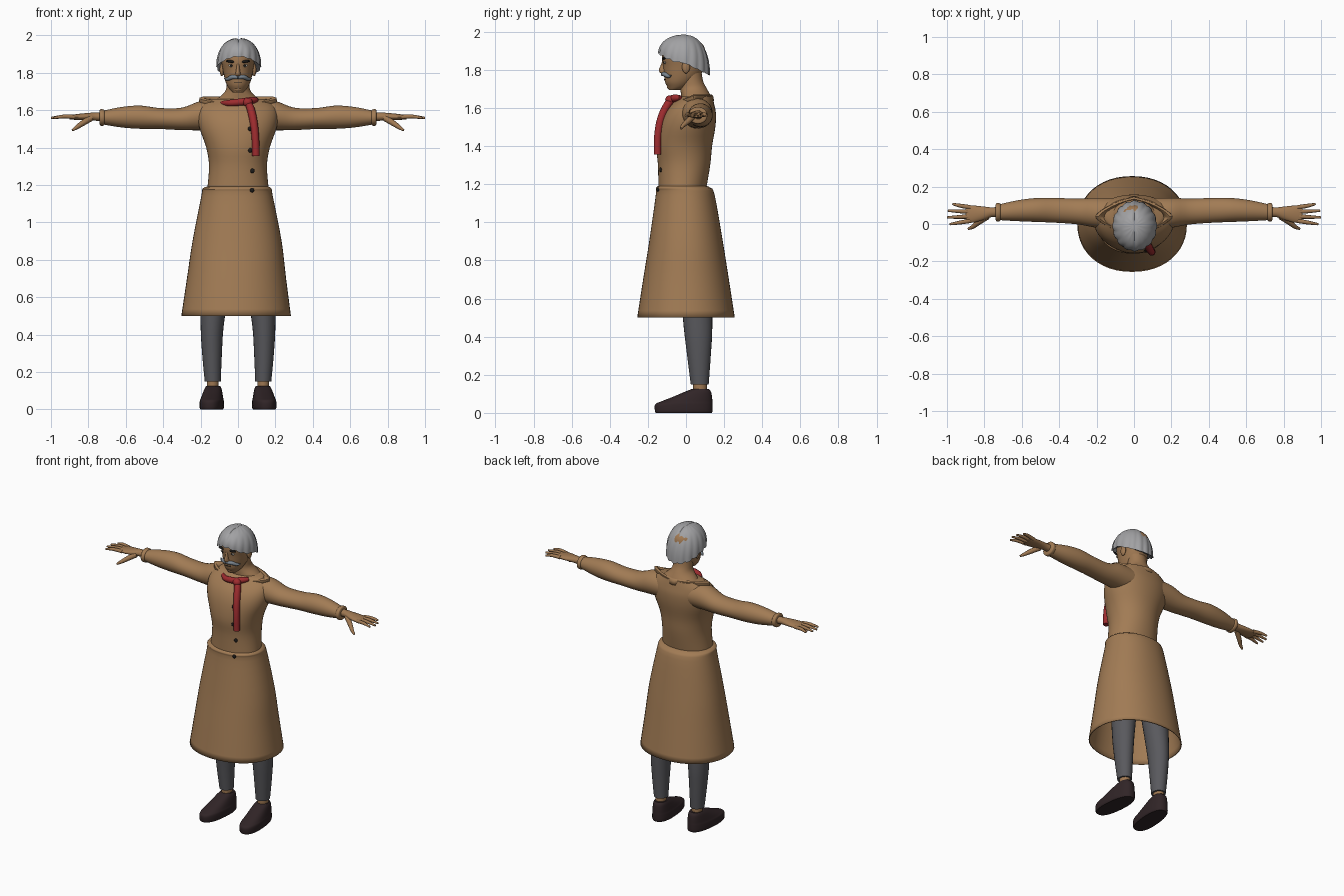
import bpy, bmesh
from math import sin, cos, pi, radians
from mathutils import Matrix, Vector

if "Cube" in bpy.data.objects:
    bpy.data.objects.remove(bpy.data.objects["Cube"], do_unlink=True)


def material(name, r, g, b):
    m = bpy.data.materials.new(name)
    m.use_nodes = True
    m.diffuse_color = (r, g, b, 1)
    bsdf = next(n for n in m.node_tree.nodes if n.type == 'BSDF_PRINCIPLED')
    bsdf.inputs["Base Color"].default_value = (r, g, b, 1)
    bsdf.inputs["Roughness"].default_value = 0.8
    return m


COAT = material("coat brown", .36, .2, .09)
SKIN = material("skin", .35, .19, .085)
HAIR = material("hair grey", .36, .36, .37)
STACHE = material("moustache grey", .2, .24, .28)
CLOTH = material("trouser grey", .1, .1, .11)
LEATHER = material("shoe brown", .03, .018, .02)
RED = material("scarf red", .34, .025, .028)
BLACK = material("black", .012, .011, .01)
WHITE = material("eye white", .5, .47, .42)

made = []


def finish(name, bm, mat):
    bmesh.ops.recalc_face_normals(bm, faces=bm.faces)
    me = bpy.data.meshes.new(name)
    bm.to_mesh(me)
    bm.free()
    me.materials.append(mat)
    ob = bpy.data.objects.new(name, me)
    bpy.context.collection.objects.link(ob)
    made.append(ob)
    return ob


def smooth_rows(rows, steps):
    """Catmull-Rom interpolation of ring parameters."""
    rows = [Vector(r) for r in rows]
    out = []
    for i in range(len(rows) - 1):
        p, a, b, q = rows[max(i - 1, 0)], rows[i], rows[i + 1], rows[min(i + 2, len(rows) - 1)]
        for k in range(steps):
            t = k / steps
            out.append((a * 2 + (b - p) * t + (p * 2 - a * 5 + b * 4 - q) * t ** 2
                        + (a * 3 - p - b * 3 + q) * t ** 3) * .5)
    return out + [rows[-1]]


def skin_rings(bm, rings):
    loops = [[bm.verts.new(p) for p in ring] for ring in rings]
    n = len(loops[0])
    for a, b in zip(loops, loops[1:]):
        for i in range(n):
            bm.faces.new((a[i], a[(i + 1) % n], b[(i + 1) % n], b[i]))
    return loops


def power(v, e):
    return abs(v) ** (2 / e) * (1 if v >= 0 else -1)


def loft(name, rows, mat, axis='z', side=1, n=32, e=2, steps=4, caps=(True, True)):
    """Rows: position along the axis, two centre and two radius values."""
    rings = []
    for h, c1, c2, r1, r2 in smooth_rows(rows, steps):
        ring = []
        for i in range(n):
            a = 2 * pi * i / n
            u, v = c1 + r1 * power(cos(a), e), c2 + r2 * power(sin(a), e)
            ring.append((side * u, v, h) if axis == 'z' else (side * h, u, v))
        rings.append(ring)
    bm = bmesh.new()
    loops = skin_rings(bm, rings)
    for use, loop in zip(caps, (loops[0], loops[-1])):
        if use:
            bm.faces.new(loop)
    return finish(name, bm, mat)


def ball(name, centre, size, mat, side=1, tilt=0):
    bm = bmesh.new()
    x, y, z = centre
    m = (Matrix.Translation((side * x, y, z)) @ Matrix.Rotation(side * tilt, 4, 'Y')
         @ Matrix.Diagonal((*size, 1)))
    bmesh.ops.create_uvsphere(bm, u_segments=20, v_segments=12, radius=1, matrix=m)
    return finish(name, bm, mat)


def tube(name, points, radii, mat, side=1):
    """Round tube along a smoothed path."""
    rows = smooth_rows([(*p, r) for p, r in zip(points, radii)], 5)
    cu = bpy.data.curves.new(name, 'CURVE')
    cu.dimensions = '3D'
    cu.bevel_depth = 1
    cu.bevel_resolution = 3
    cu.use_fill_caps = True
    sp = cu.splines.new('POLY')
    sp.points.add(len(rows) - 1)
    for pt, (x, y, z, r) in zip(sp.points, rows):
        pt.co = (side * x, y, z, 1)
        pt.radius = r
    temp = bpy.data.objects.new(name + " path", cu)
    bpy.context.collection.objects.link(temp)
    deps = bpy.context.evaluated_depsgraph_get()
    me = temp.evaluated_get(deps).to_mesh()
    bm = bmesh.new()
    bm.from_mesh(me)
    bpy.data.objects.remove(temp, do_unlink=True)
    bmesh.ops.remove_doubles(bm, verts=bm.verts, dist=1e-5)
    return finish(name, bm, mat)


def thicken(ob, amount):
    mod = ob.modifiers.new("thickness", 'SOLIDIFY')
    mod.thickness = amount
    mod.offset = 0


# Coat: bodice, flared skirt open below
loft("coat_bodice", [(1.17, 0, -.02, .165, .125), (1.3, 0, -.01, .155, .137), (1.4, 0, -.01, .17, .147),
                     (1.5, 0, .005, .205, .149), (1.57, 0, .02, .215, .137), (1.62, 0, .036, .2, .112),
                     (1.66, 0, .055, .15, .083)], COAT, n=48, e=2.1)
skirt = loft("coat_skirt", [(.5, -.01, 0, .29, .253), (.7, -.008, 0, .262, .222), (.9, -.005, 0, .235, .19),
                            (1.14, -.005, -.004, .188, .152), (1.18, -.005, -.015, .18, .14),
                            (1.19, 0, -.02, .15, .115)], COAT, n=48, e=2.15, caps=(False, True))
thicken(skirt, .006)

# Open collar: a pointed ring that dips at the front
rings = []
for rx, ry, z in ((.205, .105, 1.635), (.205, .1, 1.664), (.19, .093, 1.669), (.15, .08, 1.645)):
    ring = []
    for i in range(40):
        a = 2 * pi * i / 40
        dip = .03 * max(0, -sin(a))
        ring.append((rx * power(cos(a), 1.35), .04 + ry * power(sin(a), 1.35), z - dip))
    rings.append(ring)
bm = bmesh.new()
skin_rings(bm, rings)
thicken(finish("collar", bm, COAT), .005)

# Buttons
for x, y, z in ((.065, -.139, 1.5), (.065, -.146, 1.385), (.077, -.133, 1.275), (.075, -.147, 1.172)):
    ball("button", (x, y, z), (.012, .007, .012), BLACK)

# Neck and head
loft("neck", [(1.63, 0, .055, .14, .08), (1.66, 0, .053, .11, .078), (1.7, 0, .04, .069, .07),
              (1.74, 0, .03, .06, .06), (1.8, 0, .025, .06, .055)], SKIN)
loft("head", [(1.695, 0, -.06, .028, .03), (1.71, 0, -.045, .044, .052), (1.735, 0, -.034, .06, .076),
              (1.77, 0, -.02, .072, .095), (1.82, 0, -.01, .082, .11), (1.87, 0, -.01, .09, .116),
              (1.93, 0, -.01, .083, .1), (1.965, 0, -.01, .04, .05)], SKIN)
ball("chin", (0, -.083, 1.713), (.024, .018, .016), SKIN)
loft("nose", [(1.778, 0, -.104, .01, .014), (1.785, 0, -.112, .017, .024), (1.8, 0, -.117, .013, .025),
              (1.825, 0, -.116, .009, .016), (1.85, 0, -.112, .009, .012)], SKIN, n=16)
ball("mouth", (0, -.109, 1.749), (.022, .006, .003), BLACK)

# Hair: cap with locks, a parting and an edge that drops towards the nape
rings = []
SEG, ROWS = 96, 14
for j in range(1, ROWS + 2):
    ring = []
    t = min(j / ROWS, 1) * pi / 2
    for i in range(SEG):
        a = 2 * pi * i / SEG
        back = sin(a)
        edge = 1.84 - .065 * max(0, back) + .05 * max(0, -back) ** 2
        r = sin(t) ** .85 * (.97 + .05 * abs(sin(a * 8 + t)))
        z = edge + (1.985 - edge) * cos(t) ** .9 - .006 * abs(sin(a * 8 + t)) * sin(t)
        if j > ROWS:
            r, z = r * .82, edge + .012
        x, y = .118 * r * cos(a), -.01 + .134 * r * sin(a)
        z -= .008 * max(0, 1 - abs(x) / .012) * cos(t)
        ring.append((x + .004, y, z))
    rings.append(ring)
bm = bmesh.new()
loops = skin_rings(bm, rings)
bm.faces.new(loops[0])
bm.faces.new(loops[-1])
finish("hair", bm, HAIR)

# Red scarf: neck band, knot and hanging tail
tube("scarf_band", [(-.085, -.035, 1.637), (-.04, -.072, 1.638), (.03, -.078, 1.645), (.075, -.055, 1.652),
                    (.1, -.03, 1.655)], [.012, .018, .02, .019, .012], RED)
ball("scarf_knot", (.052, -.085, 1.642), (.027, .024, .024), RED)
tube("scarf_tail", [(.045, -.07, 1.648), (.065, -.098, 1.615), (.083, -.132, 1.54), (.093, -.148, 1.45),
                    (.096, -.149, 1.355)], [.017, .021, .021, .02, .02], RED)

for side, tag in ((1, "left"), (-1, "right")):
    # Face details
    ball(tag + "_ear", (.086, .0, 1.815), (.012, .021, .034), SKIN, side)
    ball(tag + "_eyebrow", (.038, -.116, 1.86), (.027, .009, .007), BLACK, side, radians(-6))
    ball(tag + "_eye", (.036, -.111, 1.838), (.015, .006, .007), WHITE, side)
    ball(tag + "_iris", (.036, -.114, 1.838), (.007, .0055, .006), BLACK, side)
    tube(tag + "_moustache", [(0, -.122, 1.776), (.03, -.113, 1.777), (.055, -.092, 1.766), (.074, -.078, 1.77)],
         [.01, .012, .009, .003], STACHE, side)

    # Sleeve and cuff
    loft(tag + "_sleeve", [(.1, .055, 1.57, .085, .08), (.2, .06, 1.57, .08, .078), (.3, .067, 1.553, .069, .06),
                           (.42, .073, 1.555, .066, .056), (.52, .075, 1.562, .064, .062),
                           (.62, .071, 1.562, .056, .055), (.72, .063, 1.56, .042, .037)], COAT, 'x', side)
    loft(tag + "_cuff", [(.712, .063, 1.56, .04, .036), (.718, .063, 1.56, .048, .043),
                         (.735, .063, 1.561, .049, .044), (.74, .063, 1.561, .04, .036)], COAT, 'x', side)

    # Hand with four fingers and a thumb
    loft(tag + "_hand", [(.7, .065, 1.562, .028, .024), (.76, .063, 1.565, .026, .022),
                         (.8, .058, 1.565, .035, .02), (.86, .053, 1.563, .046, .016),
                         (.9, .053, 1.562, .043, .011)], SKIN, 'x', side, n=20)
    for k, tip in enumerate((.985, 1.0, .995, .97)):
        y = .017 + .024 * k
        spread = (k - 1.5) * .006
        tube(tag + "_finger", [(.875, y, 1.563), (.93, y + spread, 1.566), (tip, y + spread * 2, 1.558)],
             [.012, .0105, .006], SKIN, side)
    tube(tag + "_thumb", [(.785, .04, 1.558), (.83, .01, 1.53), (.862, -.015, 1.508), (.886, -.026, 1.492)],
         [.017, .015, .011, .006], SKIN, side)

    # Trouser leg, ankle and shoe
    loft(tag + "_trouser_leg", [(.15, .135, .072, .043, .047), (.3, .139, .068, .053, .062),
                                (.45, .138, .063, .062, .075), (.7, .12, .05, .08, .085),
                                (1, .09, .03, .09, .1)], CLOTH, side=side, n=24)
    loft(tag + "_ankle", [(.09, .135, .075, .032, .036), (.18, .135, .072, .032, .036)], SKIN, side=side, n=20)
    shoe = loft(tag + "_shoe", [(0, 0, -.012, .058, .148), (.012, 0, -.012, .063, .152), (.045, 0, -.011, .062, .151),
                                (.06, 0, .004, .058, .135), (.085, 0, .035, .052, .102),
                                (.11, 0, .062, .045, .07), (.125, 0, .075, .037, .046)], LEATHER, e=2.4)
    shoe.location.x = side * .139
    shoe.rotation_euler.z = side * radians(5)

# Smooth shading with crisp edges
bpy.ops.object.select_all(action='DESELECT')
for ob in made:
    ob.select_set(True)
bpy.context.view_layer.objects.active = made[0]
bpy.ops.object.shade_smooth_by_angle(angle=radians(45))
